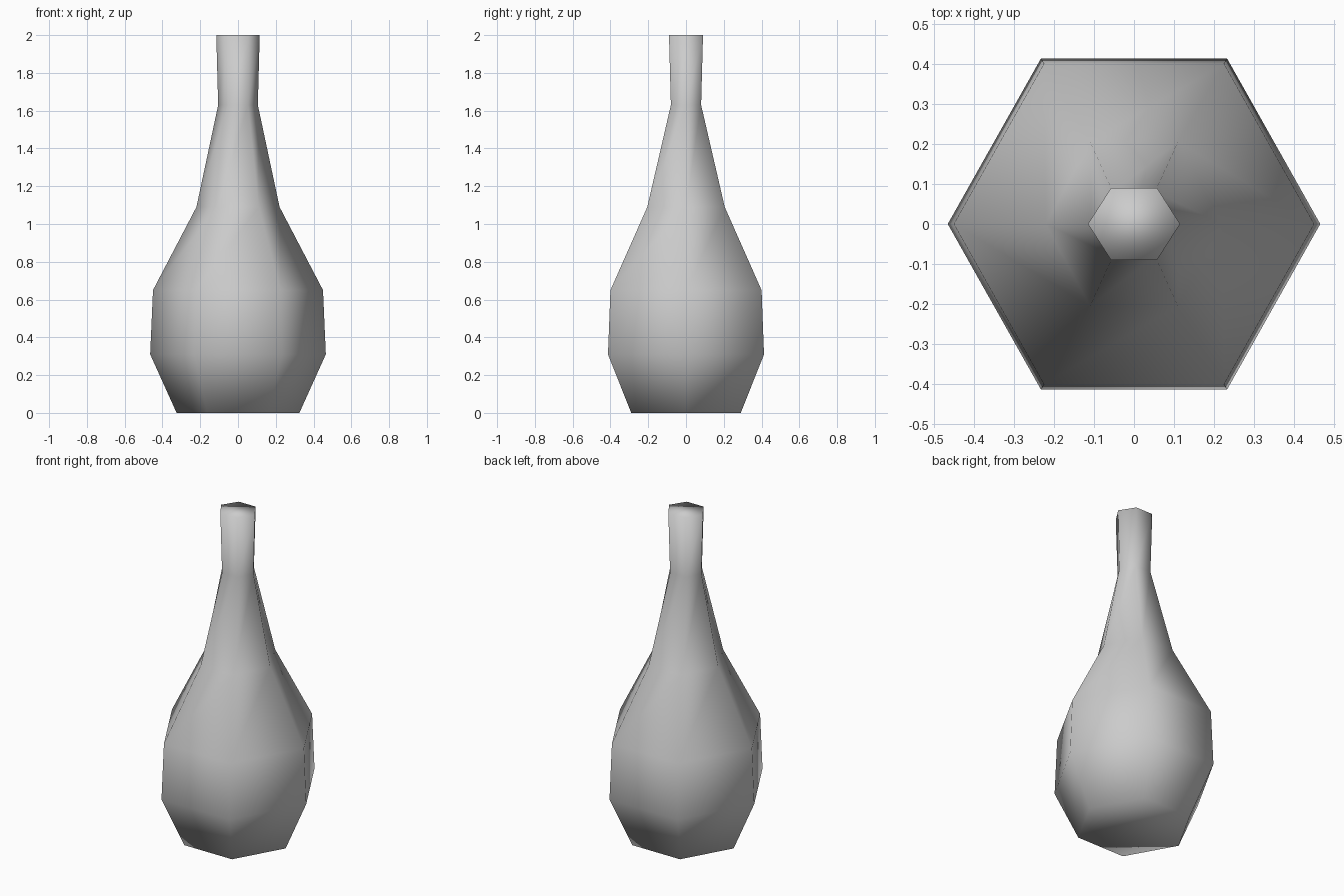
import bpy, bmesh
from math import cos, sin, pi

cube = bpy.data.objects.get("Cube")
if cube:
    bpy.data.objects.remove(cube, do_unlink=True)

# Single grey finish
grey = bpy.data.materials.new("plain_grey")
grey.use_nodes = True
colour = (0.6, 0.6, 0.6, 1)
grey.diffuse_color = colour
grey.node_tree.nodes["Principled BSDF"].inputs["Base Color"].default_value = colour

# Rings from base to lip: corner reach in x, flat-side reach in y, height
profile = [
    (0.325, 0.29, 0.0),
    (0.465, 0.413, 0.31),
    (0.45, 0.40, 0.65),
    (0.22, 0.205, 1.09),
    (0.105, 0.08, 1.63),
    (0.115, 0.09, 2.0),
]
SIDES = 6

# Hexagonal bottle body, closed at base and lip
bm = bmesh.new()
rings = []
for rx, ry, z in profile:
    angles = [2 * pi * i / SIDES for i in range(SIDES)]
    rings.append([bm.verts.new((rx * cos(a), ry * sin(a) / sin(pi / 3), z)) for a in angles])
for low, high in zip(rings, rings[1:]):
    for i in range(SIDES):
        j = (i + 1) % SIDES
        bm.faces.new((low[i], low[j], high[j], high[i]))
bm.faces.new(rings[0][::-1])
bm.faces.new(rings[-1])
for face in bm.faces:
    face.smooth = True

mesh = bpy.data.meshes.new("bottle")
bm.to_mesh(mesh)
bm.free()
mesh.materials.append(grey)
bottle = bpy.data.objects.new("bottle", mesh)
bpy.context.collection.objects.link(bottle)
